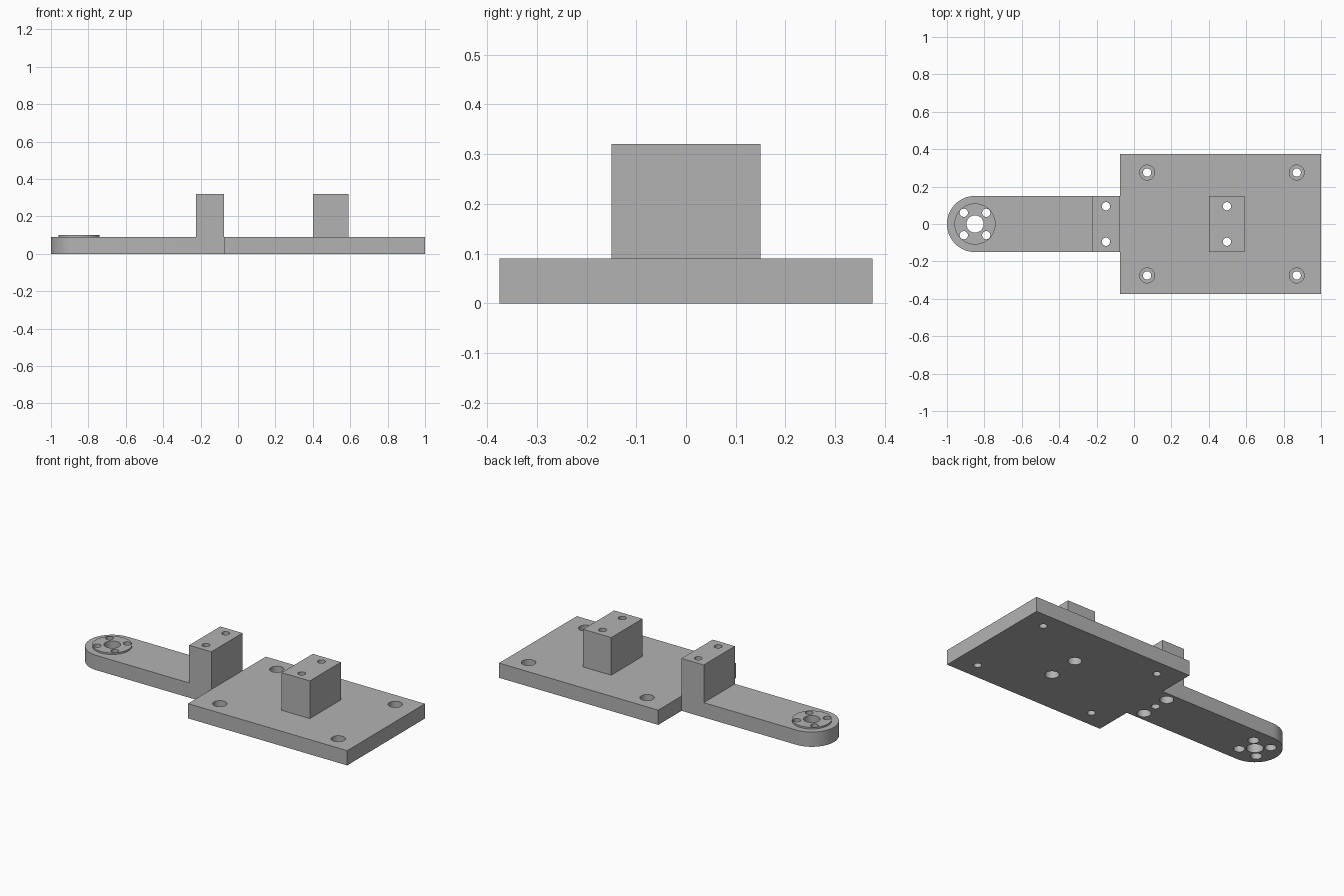
import bpy, bmesh, math

cube = bpy.data.objects.get("Cube")
if cube:
    bpy.data.objects.remove(cube)

# Single grey finish
grey = bpy.data.materials.new("plain grey")
grey.use_nodes = True
colour = (0.45, 0.45, 0.45, 1)
grey.diffuse_color = colour
grey.node_tree.nodes["Principled BSDF"].inputs["Base Color"].default_value = colour

THICK, TALL = 0.09, 0.32
SEAM = -0.075            # where the arm meets the base plate
HORN_X, HALF = -0.85, 0.15
LOW, HIGH = -0.02, 0.4   # drills overshoot the solid
HOLE = 0.022


def prism(bm, outline, z0, z1):
    """Extrude a flat outline between two heights."""
    face = bm.faces.new([bm.verts.new((x, y, z0)) for x, y in outline])
    top = bmesh.ops.extrude_face_region(bm, geom=[face])["geom"]
    moved = [v for v in top if isinstance(v, bmesh.types.BMVert)]
    bmesh.ops.translate(bm, verts=moved, vec=(0, 0, z1 - z0))


def box(bm, x0, x1, half_y, z0, z1):
    prism(bm, [(x0, -half_y), (x1, -half_y), (x1, half_y), (x0, half_y)], z0, z1)


def turned(bm, x, y, profile, sides=32):
    """Stepped round solid from (radius, height) pairs."""
    rings = []
    for r, z in profile:
        rings.append([bm.verts.new((x + r * math.cos(math.tau * i / sides),
                                    y + r * math.sin(math.tau * i / sides), z))
                      for i in range(sides)])
    for a, b in zip(rings, rings[1:]):
        for i in range(sides):
            j = (i + 1) % sides
            bm.faces.new((a[i], a[j], b[j], b[i]))
    bm.faces.new(rings[0])
    bm.faces.new(rings[-1])


def make(name, bm):
    bmesh.ops.recalc_face_normals(bm, faces=bm.faces)
    mesh = bpy.data.meshes.new(name)
    bm.to_mesh(mesh)
    bm.free()
    obj = bpy.data.objects.new(name, mesh)
    bpy.context.collection.objects.link(obj)
    return obj


def combine(obj, tool_bm, operation):
    """Apply a boolean and discard its tool."""
    tool = make("tool", tool_bm)
    tool.hide_render = True
    mod = obj.modifiers.new("combine", "BOOLEAN")
    mod.operation, mod.object, mod.solver = operation, tool, "EXACT"
    bpy.context.view_layer.objects.active = obj
    bpy.ops.object.modifier_apply(modifier=mod.name)
    bpy.data.objects.remove(tool)


def finish(obj):
    obj.data.materials.clear()
    obj.data.materials.append(grey)
    bpy.ops.object.select_all(action="DESELECT")
    obj.select_set(True)
    bpy.context.view_layer.objects.active = obj
    bpy.ops.object.shade_smooth_by_angle(angle=math.radians(30))


def bolt_from_below(bm, x, y, head, depth):
    turned(bm, x, y, [(head, LOW), (head, depth), (HOLE, depth), (HOLE, HIGH)])


# Base plate with its block
bm = bmesh.new()
box(bm, SEAM, 1, 0.375, 0, THICK)
base = make("base_plate", bm)
bm = bmesh.new()
box(bm, 0.4, 0.59, HALF, THICK / 2, TALL)
combine(base, bm, "UNION")

# Counterbored corner holes and block bolt holes
bm = bmesh.new()
for side in (-1, 1):
    for x in (0.07, 0.87):
        turned(bm, x, side * 0.275,
               [(HOLE, LOW), (HOLE, 0.045), (0.04, 0.045), (0.04, HIGH)])
    bolt_from_below(bm, 0.497, side * 0.095, 0.038, 0.1)
combine(base, bm, "DIFFERENCE")
finish(base)

# Arm with rounded end
bm = bmesh.new()
outline = [(SEAM, -HALF), (SEAM, HALF)]
for i in range(33):
    a = math.pi / 2 + math.pi * i / 32
    outline.append((HORN_X + HALF * math.cos(a), HALF * math.sin(a)))
prism(bm, outline, 0, THICK)
arm = make("arm", bm)

# Upright post and raised round pad on the arm
bm = bmesh.new()
box(bm, SEAM - HALF, SEAM, HALF, THICK / 2, TALL)
turned(bm, HORN_X, 0, [(0.11, THICK / 2), (0.11, 0.1)], 48)
combine(arm, bm, "UNION")

# Post bolt holes, blind centre hole, pad hub and screw holes
bm = bmesh.new()
for side in (-1, 1):
    bolt_from_below(bm, -0.15, side * 0.095, 0.038, 0.1)
    for dx in (-0.06, 0.06):
        bolt_from_below(bm, HORN_X + dx, side * 0.06, 0.031, 0.045)
turned(bm, -0.15, 0, [(0.024, LOW), (0.024, 0.15)])
turned(bm, HORN_X, 0, [(0.046, LOW), (0.046, HIGH)])
combine(arm, bm, "DIFFERENCE")
finish(arm)
